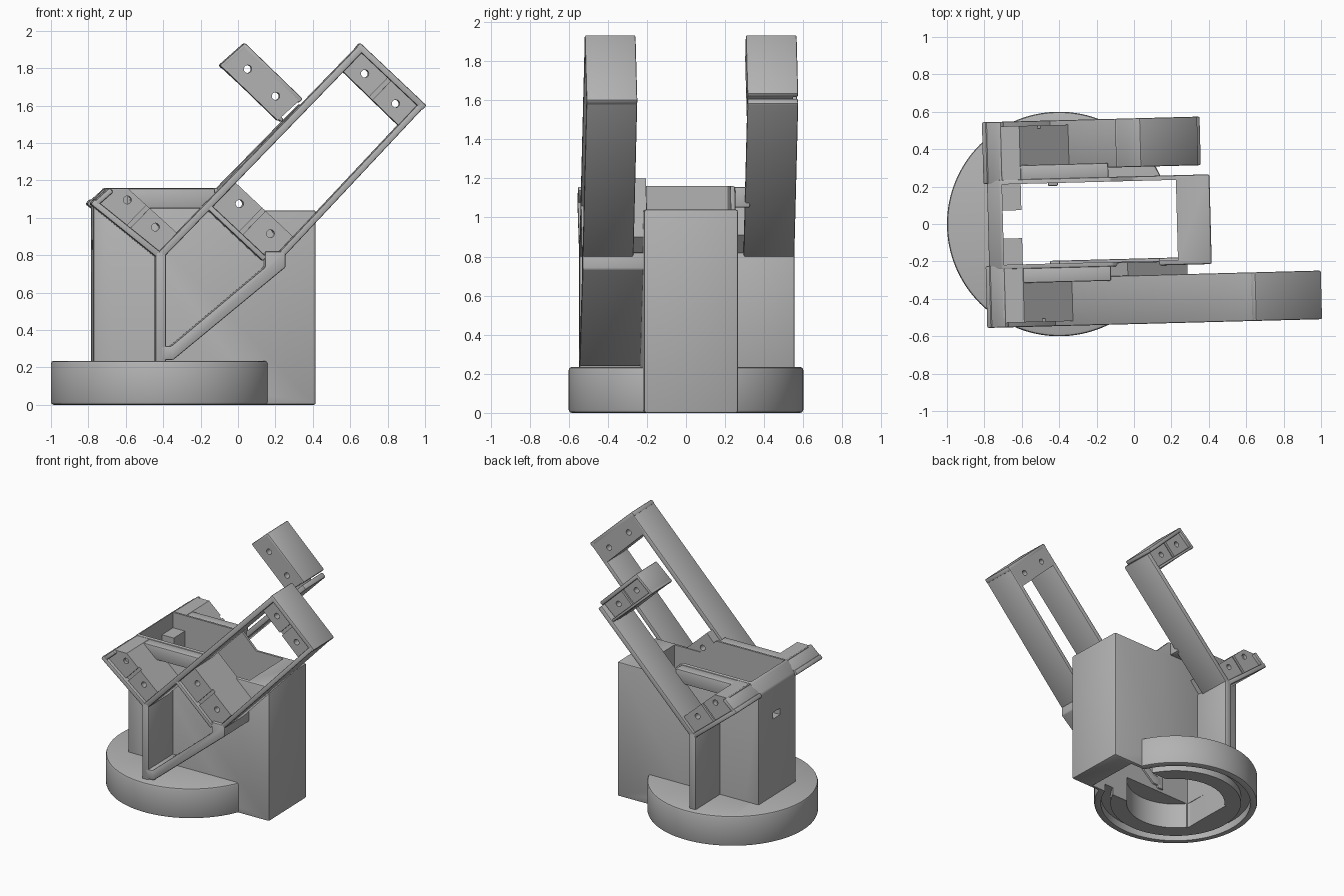
import bpy, bmesh
from math import cos, sin, pi, radians
from mathutils import Vector, Matrix

cube = bpy.data.objects.get("Cube")
if cube:
    bpy.data.objects.remove(cube)

grey = bpy.data.materials.new("plain grey")
grey.use_nodes = True
grey.diffuse_color = (0.45, 0.45, 0.45, 1)
grey.node_tree.nodes["Principled BSDF"].inputs["Base Color"].default_value = (0.45, 0.45, 0.45, 1)

MID = 0.015                               # middle plane between the two arms
TURN = Matrix.Rotation(radians(1.5), 4, 'Z')


def activate(ob):
    bpy.ops.object.select_all(action='DESELECT')
    bpy.context.view_layer.objects.active = ob
    ob.select_set(True)


def prism(name, pts, lo, hi, axis='Y', turn=True, bevel=0.0):
    """Extrude an outline: XZ outline along Y, or XY outline along Z."""
    bm = bmesh.new()
    put = (lambda p: (p[0], lo, p[1])) if axis == 'Y' else (lambda p: (p[0], p[1], lo))
    face = bm.faces.new([bm.verts.new(put(p)) for p in pts])
    moved = bmesh.ops.extrude_face_region(bm, geom=[face])["geom"]
    shift = Vector((0, hi - lo, 0)) if axis == 'Y' else Vector((0, 0, hi - lo))
    bmesh.ops.translate(bm, vec=shift, verts=[v for v in moved if isinstance(v, bmesh.types.BMVert)])
    if turn:
        bm.transform(TURN)
    bmesh.ops.recalc_face_normals(bm, faces=bm.faces)
    me = bpy.data.meshes.new(name)
    bm.to_mesh(me)
    bm.free()
    me.materials.append(grey)
    ob = bpy.data.objects.new(name, me)
    bpy.context.collection.objects.link(ob)
    if bevel:
        activate(ob)
        mod = ob.modifiers.new("soft edges", 'BEVEL')
        mod.width, mod.segments, mod.limit_method = bevel, 2, 'ANGLE'
        bpy.ops.object.modifier_apply(modifier=mod.name)
    return ob


def cut(ob, cutters):
    activate(ob)
    for c in cutters:
        mod = ob.modifiers.new("cut", 'BOOLEAN')
        mod.operation, mod.solver, mod.object = 'DIFFERENCE', 'EXACT', c
        bpy.ops.object.modifier_apply(modifier=mod.name)


def discard(obs):
    for ob in obs:
        bpy.data.objects.remove(ob)


def circle(x, y, r, n=96):
    return [(x + r * cos(2 * pi * i / n), y + r * sin(2 * pi * i / n)) for i in range(n)]


def rect(x0, x1, y0, y1):
    return [(x0, y0), (x1, y0), (x1, y1), (x0, y1)]


def side_prism(name, pts, side, inner, outer, bevel=0.0):
    a, b = sorted((MID + side * inner, MID + side * outer))
    return prism(name, pts, a, b, bevel=bevel)


def strip(name, a, b, width, side, inner=0.29, outer=0.55):
    """Flat bar whose edge runs a-b, with its thickness on the right of that line."""
    a, b = Vector(a), Vector(b)
    d = (b - a).normalized()
    n = Vector((d.y, -d.x)) * width
    return side_prism(name, [a, b, b + n, a + n], side, inner, outer, bevel=0.008)


def mount(name, pts, holes, side, inner=0.29):
    """Solid block with two screw holes and a groove between its two tabs."""
    ob = side_prism(name, pts, side, inner, 0.525)
    tools = [side_prism("cutter", circle(*h, 0.021, 20), side, 0.1, 0.7) for h in holes]
    p, q = Vector(holes[0]), Vector(holes[1])
    d = (q - p).normalized() * 0.012
    n = Vector((d.y, -d.x)) * 12
    m = (p + q) / 2
    tools.append(side_prism("cutter", [m - d - n, m + d - n, m + d + n, m - d + n], side, 0.508, 0.7))
    cut(ob, tools)
    discard(tools)


# Round base and hollow housing
base = prism("round_base", circle(-0.4, 0, 0.6, 128), 0, 0.235, 'Z', turn=False, bevel=0.015)
housing = prism("housing", [(-0.78, 0), (0.41, 0), (0.41, 1.04), (0.0, 1.04), (-0.12, 1.16),
                            (-0.71, 1.16), (-0.78, 1.08)], MID - 0.24, MID + 0.24, bevel=0.01)
well = prism("well_cutter", rect(-0.7, 0.23, MID - 0.215, MID + 0.215), -0.1, 1.5, 'Z')
bore = prism("bore_cutter", [(max(x, -0.7), y) for x, y in circle(-0.4, 0, 0.36)], -0.1, 0.2, 'Z', turn=False)
groove = prism("groove_cutter", circle(-0.4, 0, 0.55), -0.1, 0.06, 'Z', turn=False)
core = prism("core_cutter", circle(-0.4, 0, 0.48), -0.2, 0.2, 'Z', turn=False)
cut(groove, [core])
slot = prism("slot_cutter", rect(-0.9, -0.65, 0.83, 0.88), -0.02, 0.07)
cut(base, [well, bore, groove])
cut(housing, [well, bore, groove, slot])
discard([well, bore, groove, core, slot])

# Inner stops and shoulder ledges of the housing
for side, word in ((-1, "front"), (1, "back")):
    side_prism(word + "_inner_stop", rect(-0.71, -0.6, 0.7, 1.04), side, 0.075, 0.22)
    side_prism(word + "_ledge", rect(-0.6, -0.13, 1.05, 1.155), side, 0.235, 0.315, bevel=0.008)
    side_prism(word + "_corner_shoulder", [(-0.71, 1.155), (-0.6, 1.155), (-0.6, 1.02), (-0.71, 1.03)],
               side, 0.23, 0.5)

# Parts shared by both arms: upright web, lower mount, long rail
for side, word in ((-1, "front"), (1, "back")):
    top = (0.64, 1.93) if side < 0 else (0.34, 1.61)
    side_prism(word + "_upright_web", [(-0.455, 0.22), (-0.4, 0.22), (-0.4, 0.82), (-0.455, 0.82)],
               side, 0.2, 0.55, bevel=0.008)
    strip(word + "_lower_mount_rim", (-0.42, 0.81), (-0.78, 1.1), -0.035, side, 0.22)
    strip(word + "_lower_mount_end", (-0.785, 1.085), (-0.70, 1.16), 0.03, side, 0.22)
    strip(word + "_long_rail", (-0.455, 0.8), top, 0.04, side)
    mount(word + "_lower_mount", [(-0.77, 1.08), (-0.70, 1.155), (-0.6, 1.155), (-0.33, 0.91), (-0.43, 0.8)],
          [(-0.605, 1.095), (-0.455, 0.95)], side, 0.22)

# Front arm: closed frame with a middle mount and an end mount
strip("front_short_rail", (0.99, 1.6), (0.235, 0.795), 0.035, -1)
strip("front_end_plate", (0.64, 1.935), (0.995, 1.6), 0.035, -1)
mount("front_end_mount", [(0.63, 1.91), (0.97, 1.59), (0.86, 1.48), (0.53, 1.8)],
      [(0.665, 1.77), (0.83, 1.61)], -1)
mount("front_middle_mount", [(-0.04, 1.2), (0.28, 0.9), (0.16, 0.77), (-0.16, 1.07)],
      [(-0.005, 1.075), (0.16, 0.915)], -1, 0.22)
strip("front_middle_rim", (-0.17, 1.08), (0.14, 0.79), 0.03, -1, 0.22)
# Diagonal brace from the arm down to the base
side_prism("front_brace", [(-0.43, 0.24), (-0.36, 0.24), (0.24, 0.735), (0.24, 0.82), (0.13, 0.82),
                           (0.13, 0.735), (-0.37, 0.315), (-0.43, 0.315)], -1, 0.2, 0.55, bevel=0.008)

# Back arm: end mount turned to the upper side
strip("back_end_plate", (0.045, 1.935), (0.355, 1.635), 0.03, 1)
strip("back_end_rim", (-0.09, 1.815), (0.045, 1.935), 0.025, 1)
strip("back_end_lower_rim", (0.24, 1.51), (-0.09, 1.815), 0.02, 1)
mount("back_end_mount", [(0.045, 1.915), (0.34, 1.63), (0.22, 1.52), (-0.08, 1.81)],
      [(0.06, 1.795), (0.21, 1.65)], 1)

# Smooth shading with sharp creases
for ob in bpy.context.scene.objects:
    if ob.type == 'MESH' and ob.data.materials and ob.data.materials[0] == grey:
        activate(ob)
        bpy.ops.object.shade_smooth_by_angle(angle=radians(30))
